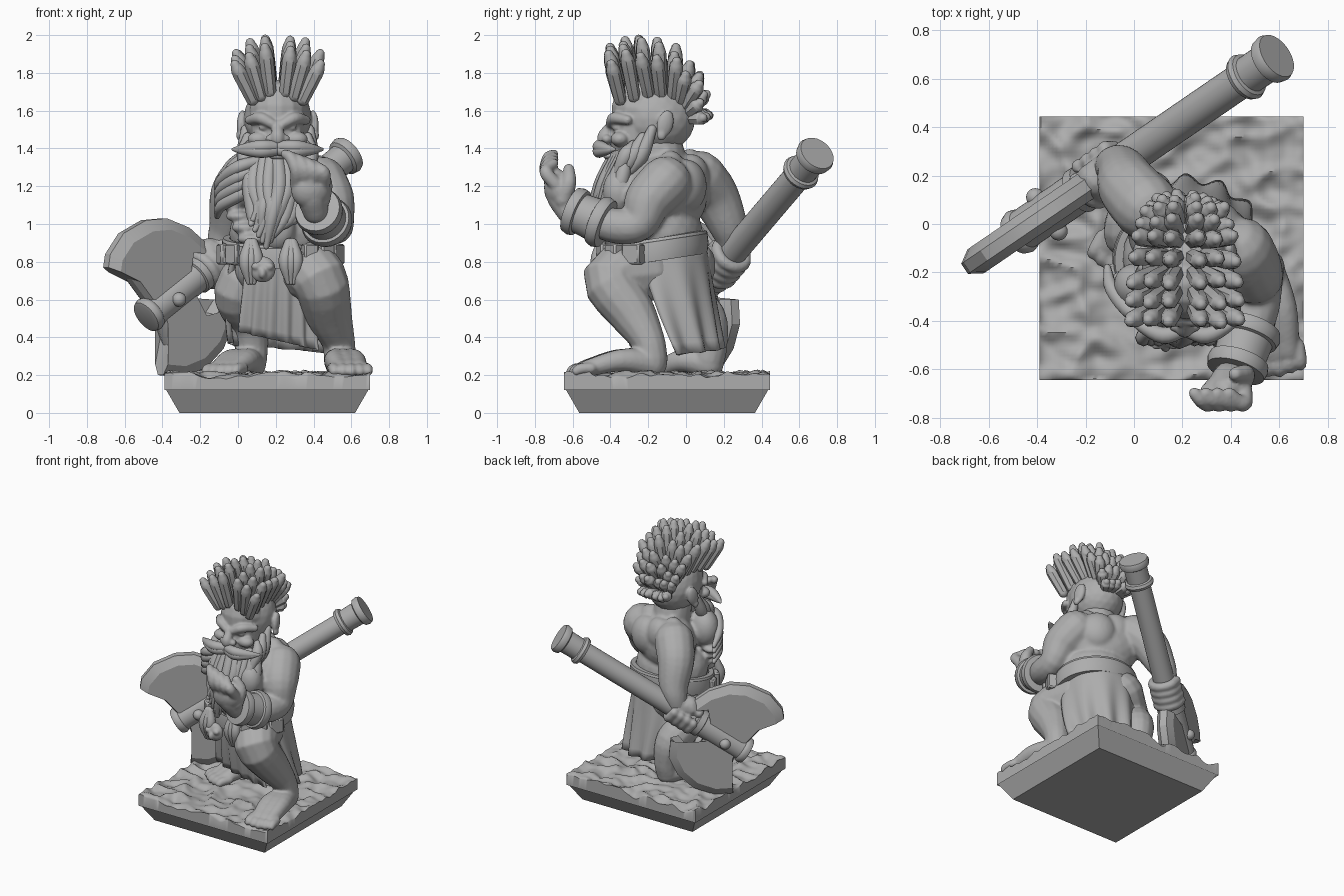
import bpy, bmesh, math, random
from mathutils import Vector as V, Matrix, noise

random.seed(4)
if "Cube" in bpy.data.objects:
    bpy.data.objects.remove(bpy.data.objects["Cube"])

stone = bpy.data.materials.new("plain grey")
stone.use_nodes = True
GREY = (.42, .42, .42, 1)
stone.diffuse_color = GREY
stone.node_tree.nodes["Principled BSDF"].inputs["Base Color"].default_value = GREY


def finish(name, bm, voxel=0, angle=40):
    bmesh.ops.recalc_face_normals(bm, faces=bm.faces)
    me = bpy.data.meshes.new(name)
    bm.to_mesh(me)
    bm.free()
    me.materials.append(stone)
    me.shade_smooth()
    me.set_sharp_from_angle(angle=math.radians(angle))
    ob = bpy.data.objects.new(name, me)
    bpy.context.collection.objects.link(ob)
    if voxel:
        rem = ob.modifiers.new("Blend", "REMESH")
        rem.mode, rem.voxel_size, rem.use_smooth_shade = "VOXEL", voxel, True
        soft = ob.modifiers.new("Soften", "SMOOTH")
        soft.factor, soft.iterations = .5, 4
    return ob


def rings(bm, path, n):
    """Loft round sections along a list of (point, radius)."""
    old, tan, side = None, None, None
    for i, (p, r) in enumerate(path):
        d = (path[min(i + 1, len(path) - 1)][0] - path[max(i - 1, 0)][0]).normalized()
        side = d.orthogonal() if side is None else tan.rotation_difference(d) @ side
        side, tan = (side - d * side.dot(d)).normalized(), d
        up = d.cross(side)
        arc = [math.tau * k / n for k in range(n)]
        new = [bm.verts.new(p + (side * math.cos(a) + up * math.sin(a)) * r) for a in arc]
        if old:
            for k in range(n):
                bm.faces.new((old[k], old[k - 1], new[k - 1], new[k]))
        else:
            bm.faces.new(new)
        old = new
    bm.faces.new(old)


def limb(bm, *pts, n=14, steps=4):
    """Smooth round-ended tube through (x, y, z, radius) points."""
    q = [V(p) for p in pts]
    q = [q[0] * 2 - q[1]] + q + [q[-1] * 2 - q[-2]]
    path = []
    for a, b, c, d in zip(q, q[1:], q[2:], q[3:]):
        for k in range(steps):
            t = k / steps
            path.append(b + ((c - a) * t + (a * 2 - b * 5 + c * 4 - d) * t * t
                             + (b * 3 - a - c * 3 + d) * t ** 3) / 2)
    path = [(v.to_3d(), v.w) for v in path + [q[-2]]]
    (s, rs), (e, re) = path[0], path[-1]
    ds, de = (s - path[1][0]).normalized(), (e - path[-2][0]).normalized()
    caps = [math.radians(a) for a in (25, 50, 78)]
    head = [(s + ds * rs * math.sin(a), rs * math.cos(a)) for a in reversed(caps)]
    tail = [(e + de * re * math.sin(a), re * math.cos(a)) for a in caps]
    rings(bm, head + path + tail, n)


def ball(bm, c, size, turn=0, tilt=0):
    m = (Matrix.Translation(c) @ Matrix.Rotation(math.radians(turn), 4, "Z")
         @ Matrix.Rotation(math.radians(tilt), 4, "X") @ Matrix.Diagonal((*size, 1)))
    bmesh.ops.create_icosphere(bm, subdivisions=3, radius=1, matrix=m)


def lathe(name, a, d, prof, n=32):
    bm = bmesh.new()
    rings(bm, [(a + d * t, r) for t, r in prof], n)
    finish(name, bm)


# Plinth
bm = bmesh.new()
bmesh.ops.create_cube(bm, size=2)
for v in bm.verts:
    half = .54 if v.co.z > 0 else .465
    v.co = V((.155 + v.co.x * half, -.1 + v.co.y * half, .065 + v.co.z * .065))
finish("plinth", bm)

# Rocky ground
bm = bmesh.new()
bmesh.ops.create_grid(bm, x_segments=72, y_segments=72, size=1)
for v in bm.verts:
    g = v.co.copy()
    p = V((g.x * 3 + .3, g.y * 4 + .3, .4))
    h = .215 - .06 * abs(noise.noise(p)) + .025 * noise.noise(p * 2.3)
    if max(abs(g.x), abs(g.y)) > .99:
        h = .12
    x, y = [max(-.545, min(.545, c * .57)) for c in g.xy]
    v.co = (x + .155, y - .1, h)
finish("rocky_ground", bm, angle=50)

# Torso with shoulders, back muscles and arms
bm = bmesh.new()
ball(bm, (.24, -.1, 1.16), (.29, .19, .22), -29)
ball(bm, (.22, -.15, .95), (.27, .24, .2), -15)
ball(bm, (.22, -.13, .76), (.24, .22, .17), -10)
limb(bm, (.21, -.14, 1.2, .09), (.21, -.13, 1.32, .13), (.21, -.15, 1.42, .13))
for x, y, z, r in ((.04, -.27, 1.23, .13), (.33, -.34, 1.17, .12), (.1, .04, 1.22, .13),
                   (.33, .0, 1.2, .13), (.2, -.36, .97, .11), (.09, .02, 1.3, .09), (.36, -.08, 1.29, .09),
                   (.2, .03, 1.25, .11)):
    ball(bm, (x, y, z), (r, r * .8, r * 1.1), -29)
for i in range(4):
    ball(bm, (-.03 + .03 * i, -.25 - .03 * i, 1.1 - .06 * i), (.07, .06, .03), -40)
limb(bm, (.05, .07, 1.25, .14), (-.02, .15, 1.15, .13), (-.05, .22, 1.0, .105),
     (-.08, .24, .91, .085), (-.11, .23, .8, .06))
limb(bm, (.44, -.11, 1.22, .14), (.49, -.2, 1.12, .13), (.52, -.25, 1.0, .095),
     (.5, -.37, .99, .095), (.45, -.5, 1.03, .08), (.41, -.63, 1.09, .06))
finish("torso_and_arms", bm, .013)


# Legs and feet
def leg(name, hip, knee, calf, ankle, heel, toe):
    bm = bmesh.new()
    limb(bm, hip, knee, calf, ankle, (*heel, .28, .085))
    h, t = V((*heel, .26)), V((*toe, .235))
    mid, d = (h + t) / 2, (t - h).normalized()
    side = V((-d.y, d.x, 0))
    for s in (-.05, 0, .05):
        limb(bm, (*h, .08), (*(mid + side * s + V((0, 0, .03))), .06), (*(t + side * s), .045))
    for i in range(5):
        c = t + side * (i - 2) * .045 + d * (.06 - .008 * abs(i - 2))
        limb(bm, (*(c - d * .06), .03), (*c, .03), (*(c + d * .02 - V((0, 0, .01))), .026))
    finish(name, bm, .01)


leg("left_leg", (.34, -.2, .76, .17), (.43, -.4, .71, .15), (.48, -.28, .52, .125),
    (.53, -.2, .38, .09), (.54, -.18), (.59, -.53))
leg("right_leg", (.12, .0, .78, .16), (.0, -.03, .64, .13), (.05, .1, .5, .115),
    (.07, .13, .36, .09), (.07, .12), (-.06, -.11))


# Cloth kilt panels with folds, narrowing (tuck) and flattening (pull) towards the hem
def kilt(name, a0, a1, tuck, pull, top, hem, flare, drop):
    bm, n, m = bmesh.new(), 48, 10
    grid = []
    for i in range(n + 1):
        f = i / n
        col = []
        for j in range(m + 1):
            t = j / m
            a = math.radians(a0 + tuck * t + (a1 - a0 - 2 * tuck * t) * f)
            r = .25 + flare * t + .02 * t * math.sin(f * 34 + t)
            z = top + (hem + drop * f - top) * t
            y = -.14 + r * math.sin(a) * (1 - pull * t)
            col.append(bm.verts.new((.22 + r * math.cos(a), y, z)))
        grid.append(col)
    for p, q in zip(grid, grid[1:]):
        for j in range(m):
            bm.faces.new((p[j], q[j], q[j + 1], p[j + 1]))
    ob = finish(name, bm, angle=70)
    ob.modifiers.new("Thickness", "SOLIDIFY").thickness = .03


kilt("front_kilt", -135, -45, 4, .5, .86, .43, .07, -.1)
kilt("back_kilt", -27, 190, 42, 0, .88, .31, .08, .06)


# Belt, studs and pouches
def hoop(name, z, rx, ry, r, squash):
    bm = bmesh.new()
    n, loops = 48, []
    for i in range(n):
        a = math.tau * i / n
        d = V((math.cos(a), math.sin(a), 0))
        c = V((.22 + d.x * rx, -.15 + d.y * ry, z + .04 * d.y))
        loops.append([bm.verts.new(c + d * r * x + V((0, 0, r * squash * y)))
                      for x, y in ((-1, -1), (.7, -1), (1, 0), (.7, 1), (-1, 1))])
    for i in range(n):
        for k in range(5):
            bm.faces.new((loops[i - 1][k - 1], loops[i][k - 1], loops[i][k], loops[i - 1][k]))
    finish(name, bm, angle=30)


hoop("belt", .86, .285, .245, .025, 2.2)
hoop("belt_upper_edge", .91, .285, .245, .02, .8)
bm = bmesh.new()
for x, y, s, turn in ((.51, -.28, .11, 60), (.46, -.38, .09, 40), (.38, -.43, .08, 20),
                      (-.02, -.31, .08, -40), (-.07, -.2, .08, -70)):
    m = Matrix.Translation((x, y, .84)) @ Matrix.Rotation(math.radians(turn), 4, "Z")
    bmesh.ops.create_cube(bm, size=1, matrix=m @ Matrix.Diagonal((s, .07, .11, 1)))
bmesh.ops.bevel(bm, geom=bm.edges[:], offset=.01, segments=1, affect="EDGES")
finish("belt_pouches", bm)

# Head with brow, nose, cheeks and ears
CX = .21
bm = bmesh.new()
ball(bm, (CX, -.16, 1.56), (.18, .21, .19))
limb(bm, (CX, -.24, 1.61, .155), (CX, -.27, 1.4, .13), (CX, -.3, 1.32, .1))
limb(bm, (CX, -.39, 1.53, .025), (CX, -.43, 1.47, .036), (CX, -.43, 1.45, .04))
for s in (-1, 1):
    limb(bm, (CX + s * .03, -.4, 1.53, .026), (CX + s * .09, -.38, 1.56, .032), (CX + s * .15, -.31, 1.55, .025))
    ball(bm, (CX + s * .07, -.37, 1.51), (.032, .022, .016))
    ball(bm, (CX + s * .1, -.35, 1.45), (.06, .05, .04))
    ball(bm, (CX + s * .04, -.42, 1.45), (.026, .026, .024))
    ball(bm, (CX + s * .19, -.11, 1.53), (.025, .045, .075), s * 15, -15)
    ball(bm, (CX + s * .2, -.13, 1.47), (.02, .025, .03))
ball(bm, (CX, -.41, 1.36), (.05, .03, .02))
finish("head", bm, .008)

# Crest of hair clumps fanning out in rows, tapering to the nape
roots = [V(p) for p in ((-.35, 1.7), (-.2, 1.72), (-.07, 1.7), (-.0, 1.64), (.03, 1.56))]
tips = [V(p) for p in ((-.41, 1.93), (-.25, 1.98), (-.05, 1.93), (.08, 1.78), (.12, 1.58))]


def along(line, t):
    t *= len(line) - 1
    i = min(int(t), len(line) - 2)
    return line[i].lerp(line[i + 1], t - i)


bm = bmesh.new()
for u in (-1.5, -1, -.45, .45, 1, 1.5):
    for k in range(9):
        t = k / 8
        a, b = along(roots, t), along(tips, t)
        a = a - V((0, .04 * max(0, abs(u) - .5) * (1 - t)))
        b = b.lerp(a, max(0, abs(u) - .5) * .26) + V((random.uniform(-.01, .01), random.uniform(-.02, .02)))
        p = V((CX + u * (.09 - .04 * t), *a))
        q = V((CX + u * (.15 - .075 * t * t), *b))
        limb(bm, (*p, .034), (*p.lerp(q, .55), .038), (*p.lerp(q, .85), .038), (*q, .026), n=7, steps=2)
finish("hair_crest", bm, angle=50)

# Beard, moustache and side whiskers
bm = bmesh.new()
for i in range(-4, 5):
    for row in (0, 1):
        x, w = i + row * .5, random.uniform(-.015, .015)
        limb(bm, (CX + x * .035, -.38 + abs(x) * .015, 1.36, .035),
             (CX + x * .038 + w, -.45 + abs(x) * .015 + row * .03, 1.2, .042),
             (CX - .02 + x * .026 - w, -.48 + abs(x) * .012, 1.04 + row * .05, .036),
             (CX - .06 + x * .02, -.46, .88 + abs(x) * .03 + row * .04, .015), n=8)
for x in (.07, .28):
    for s in (-.03, 0, .03):
        limb(bm, (x + s * .4, -.45, .9, .025), (x + s, -.47, .8, .036), (x + s * .5, -.46, .69, .012), n=8)
for s in (-1, 1):
    for k in (0, 1, 2):
        limb(bm, (CX + s * (.17 - .01 * k), -.18 - .05 * k, 1.5 - .04 * k, .025),
             (CX + s * .175, -.24 - .04 * k, 1.36, .042),
             (CX + s * .15, -.32 - .03 * k, 1.25 - .01 * k, .02), n=8)
# Locks lying over the right side of the chest
for k in range(4):
    limb(bm, (.1, -.36, 1.33 - .04 * k, .03), (.0, -.37 + .01 * k, 1.3 - .05 * k, .035),
         (-.09, -.27, 1.23 - .045 * k, .03), (-.11, -.18, 1.16 - .04 * k, .015), n=8)
finish("beard", bm, angle=60)
bm = bmesh.new()
for s in (-1, 1):
    for k in (0, 1):
        limb(bm, (CX + s * .01, -.44, 1.41 - .02 * k, .03), (CX + s * .09, -.46, 1.41 - .025 * k, .035),
             (CX + s * .18, -.42, 1.4 - .01 * k, .025), (CX + s * .235, -.38, 1.395, .009))
finish("moustache", bm, angle=60)

# Beard clasp
bm = bmesh.new()
ball(bm, (.13, -.47, .76), (.07, .04, .07))
for s in (-1, 1):
    ball(bm, (.13 + s * .035, -.5, .775), (.025, .02, .02))
ball(bm, (.13, -.51, .74), (.02, .02, .03))
finish("beard_clasp", bm, .008)

# Wrist cuff
w0, w1 = V((.47, -.45, 1.01)), V((.41, -.64, 1.09))
lathe("wrist_cuff", w0, (w1 - w0).normalized(),
      [(-.035, .09), (-.03, .13), (.0, .14), (.03, .13), (.035, .115), (.12, .108), (.125, .125),
       (.15, .13), (.18, .122), (.185, .08)])

# Raised left hand with curled fingers
bm = bmesh.new()
limb(bm, (.41, -.62, 1.07, .07), (.39, -.66, 1.15, .08), (.38, -.69, 1.23, .065))
ball(bm, (.385, -.68, 1.18), (.105, .07, .1), 10, 10)
for i in range(4):
    x, up = .31 + .048 * i, .1 - .018 * i
    limb(bm, (x, -.69, 1.21, .037), (x, -.74, 1.26 + up * .2, .036),
         (x - .03, -.73, 1.25 + up, .032), (x - .06, -.7, 1.28 + up * .9, .026), n=10)
limb(bm, (.44, -.65, 1.13, .05), (.46, -.62, 1.22, .04), (.42, -.62, 1.29, .03))
finish("left_hand", bm, .009)

# Axe shaft, running through the grip
tail, butt = V((-.49, -.045, .505)), V((.59, .695, 1.375))
d = (butt - tail).normalized()
L = (butt - tail).length
lathe("axe_shaft", tail, d,
      [(0, .075), (.005, .09), (.03, .098), (.05, .092), (.055, .086), (.38, .086), (.385, .098),
       (.43, .098), (.435, .074), (L - .21, .074), (L - .205, .095), (L - .185, .103), (L - .165, .095),
       (L - .16, .08), (L - .06, .082), (L - .05, .1), (L - .02, .106), (L, .098)])


# Double axe blade, drawn in the upright plane of the shaft
def blade(name, outline):
    flat = V((-.564, .826, 0))
    mid = V((-.37, .04, .6))
    bm, layers = bmesh.new(), []
    for off, s in ((-.06, .86), (-.025, 1), (.025, 1), (.06, .86)):
        layers.append([bm.verts.new(mid + V((x + .37, (x + .37) * .683, z - .6)) * s + flat * off)
                       for x, z in outline])
    for p, q in zip(layers, layers[1:]):
        for k in range(len(p)):
            bm.faces.new((p[k - 1], p[k], q[k], q[k - 1]))
    ends = [bm.faces.new(layers[0]), bm.faces.new(layers[-1])]
    bmesh.ops.triangulate(bm, faces=ends)
    finish(name, bm, angle=25)


blade("upper_blade", [(-.5, .6), (-.58, .71), (-.7, .77), (-.69, .84), (-.62, .95), (-.5, 1.02), (-.39, 1.03),
                      (-.27, .98), (-.16, .88), (-.25, .89), (-.31, .86), (-.32, .8), (-.27, .74), (-.3, .62)])
blade("lower_blade", [(-.44, .56), (-.41, .45), (-.38, .36), (-.41, .2), (-.3, .19), (-.18, .24), (-.09, .34),
                      (-.04, .47), (-.05, .6), (-.1, .52), (-.17, .5), (-.22, .54), (-.24, .64), (-.35, .62)])
bm = bmesh.new()
for s in (-1, 1):
    ball(bm, V((-.36, .04, .6)) + V((.564, -.826, 0)) * s * .085, (.038, .038, .038))
finish("axe_rivets", bm)

# Right fist wrapped round the shaft
bm = bmesh.new()
grip = tail + d * .53
u = V((-.46, -.31, .83))
v = d.cross(u)
for i in range(4):
    c = grip + d * (i - 1.5) * .052
    arc = [math.radians(a) for a in range(-30, 271, 50)]
    limb(bm, *[(*(c + (u * math.cos(a) + v * math.sin(a)) * .085), .033) for a in arc], n=10)
limb(bm, (-.11, .24, .87, .06), (*(grip + u * .06), .08))
finish("right_hand", bm, .01)
